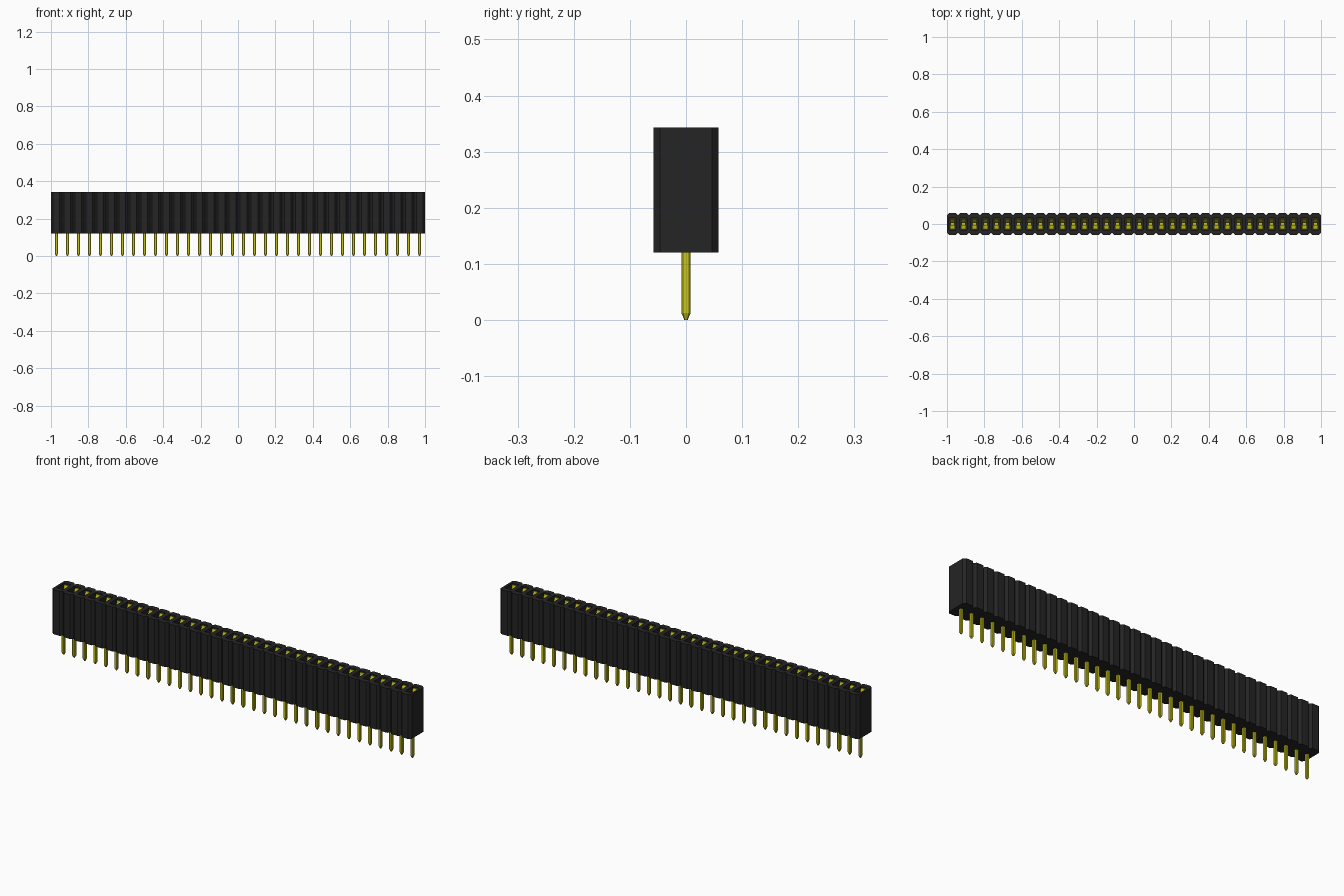
import bpy, bmesh
from mathutils import Vector

cube = bpy.data.objects.get("Cube")
if cube:
    bpy.data.objects.remove(cube, do_unlink=True)

COUNT = 34
PITCH = 2 / COUNT
HALF = PITCH / 2
DEPTH = 0.058               # half depth of the housing
CHAMFER = 0.012
BOTTOM, TOP, FLOOR = 0.12, 0.343, 0.15
HOLE_X, HOLE_Y = 0.018, 0.031
CENTRES = [(i + 0.5) * PITCH - 1 for i in range(COUNT)]


def material(name, colour, roughness):
    mat = bpy.data.materials.new(name)
    mat.use_nodes = True
    mat.diffuse_color = (*colour, 1)
    bsdf = mat.node_tree.nodes["Principled BSDF"]
    bsdf.inputs["Base Color"].default_value = (*colour, 1)
    bsdf.inputs["Roughness"].default_value = roughness
    return mat


black = material("black plastic", (0.018, 0.018, 0.018), 0.7)
gold = material("gold metal", (0.58, 0.55, 0.01), 0.5)


def finish(name, bm, mat):
    bmesh.ops.remove_doubles(bm, verts=bm.verts, dist=0.0001)
    bmesh.ops.recalc_face_normals(bm, faces=bm.faces)
    mesh = bpy.data.meshes.new(name)
    bm.to_mesh(mesh)
    bm.free()
    mesh.materials.append(mat)
    obj = bpy.data.objects.new(name, mesh)
    bpy.context.collection.objects.link(obj)


def octagon(w, d, c):
    """Chamfered rectangle, counter-clockwise, starting on the +x side."""
    return [(w, c - d), (w, d - c), (w - c, d), (c - w, d),
            (-w, d - c), (-w, c - d), (c - w, -d), (w - c, -d)]


def ring(bm, points, x, z):
    return [bm.verts.new((x + px, py, z)) for px, py in points]


def bridge(bm, low, high, skip=()):
    n = len(low)
    for i in range(n):
        if i not in skip:
            j = (i + 1) % n
            bm.faces.new((low[i], low[j], high[j], high[i]))


# Housing: a row of chamfered cells, each with an open socket
bm = bmesh.new()
outline = octagon(HALF, DEPTH, CHAMFER)
socket = [(HOLE_X, -HOLE_Y), (HOLE_X, HOLE_Y), (-HOLE_X, HOLE_Y), (-HOLE_X, -HOLE_Y)]
for k, x in enumerate(CENTRES):
    low = ring(bm, outline, x, BOTTOM)
    high = ring(bm, outline, x, TOP)
    rim = ring(bm, socket, x, TOP)
    base = ring(bm, socket, x, FLOOR)
    # Neighbouring cells share an open side, only the row ends are closed
    shared = [s for s, end in ((0, COUNT - 1), (4, 0)) if k != end]
    bridge(bm, low, high, shared)
    bm.faces.new(low)
    for i in range(4):
        j = (i + 1) % 4
        bm.faces.new((high[2 * i], high[2 * i + 1], rim[j], rim[i]))
        bm.faces.new((high[2 * i + 1], high[(2 * i + 2) % 8], rim[j]))
    bridge(bm, base, rim)
    bm.faces.new(base)
finish("housing", bm, black)

# Pins: square wire with softened edges and a tapered tip
bm = bmesh.new()
for x in CENTRES:
    tip = ring(bm, octagon(0.003, 0.003, 0.001), x, 0)
    shoulder = ring(bm, octagon(0.008, 0.008, 0.003), x, 0.012)
    head = ring(bm, octagon(0.008, 0.008, 0.003), x, FLOOR + 0.005)
    bridge(bm, tip, shoulder)
    bridge(bm, shoulder, head)
    bm.faces.new(tip)
    bm.faces.new(head)
finish("pins", bm, gold)

# Contacts: a pair of bent spring leaves inside each socket
bm = bmesh.new()
bend = [(0.024, FLOOR), (0.006, 0.285), (0.026, 0.336)]
thickness = 0.004
for x in CENTRES:
    for side in (-1, 1):
        sections = []
        for y, z in bend:
            leaf = [(-0.014, side * y), (0.014, side * y),
                    (0.014, side * (y + thickness)), (-0.014, side * (y + thickness))]
            sections.append(ring(bm, leaf, x, z))
        for a, b in zip(sections, sections[1:]):
            bridge(bm, a, b)
        bm.faces.new(sections[0])
        bm.faces.new(sections[-1])
finish("spring_contacts", bm, gold)
